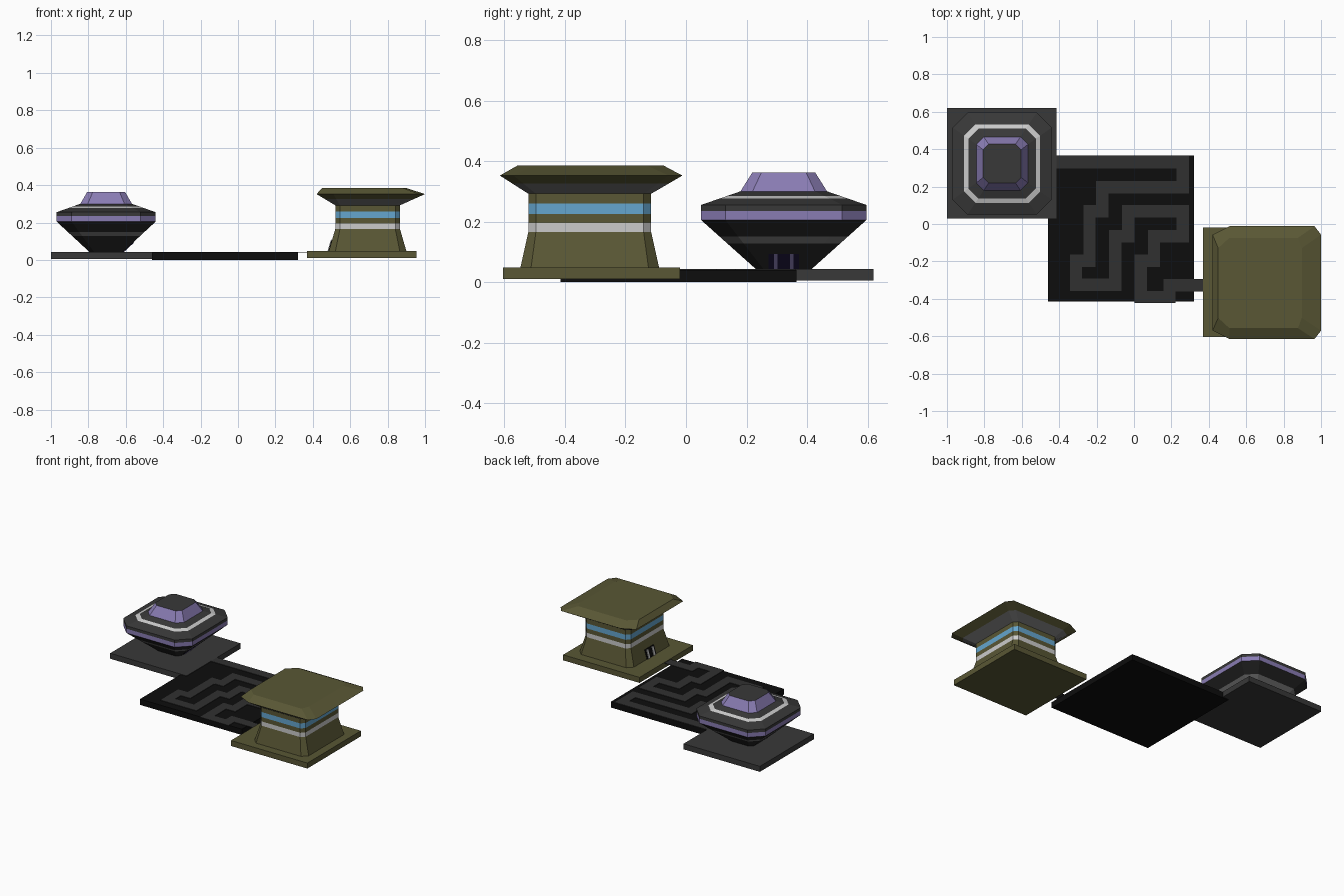
import bpy

if "Cube" in bpy.data.objects:
    bpy.data.objects.remove(bpy.data.objects["Cube"])

COL = {"olive": (.10, .095, .035), "slate": (.04, .04, .04), "black": (.004, .004, .004),
       "path": (.03, .03, .03), "purple": (.25, .20, .45), "white": (.6, .6, .6),
       "blue": (.13, .38, .62), "grey": (.17, .17, .17), "hull": (.02, .02, .02),
       "night": (.012, .008, .04)}
MATS = {}
for k, c in COL.items():
    MATS[k] = bpy.data.materials.new(k)
    MATS[k].diffuse_color = (*c, 1)


def make(name, verts, faces, mats, idx=None):
    me = bpy.data.meshes.new(name)
    me.from_pydata(verts, [], faces)
    for m in mats:
        me.materials.append(MATS[m])
    if idx:
        for p, i in zip(me.polygons, idx):
            p.material_index = i
    ob = bpy.data.objects.new(name, me)
    bpy.context.collection.objects.link(ob)
    return ob


HEX = [(3, 2, 1, 0), (4, 5, 6, 7), (0, 1, 5, 4), (1, 2, 6, 5), (2, 3, 7, 6), (3, 0, 4, 7)]


def box(name, x0, x1, y0, y1, z0, z1, mat, lean=0):
    """Box; lean shifts the top in x so it can lie on a sloped wall."""
    v = [(x + d, y, z) for z, d in ((z0, 0), (z1, lean))
         for x, y in ((x0, y0), (x1, y0), (x1, y1), (x0, y1))]
    return make(name, v, HEX, [mat])


def loft(name, keys, bands, cap):
    """keys: (z, x0, x1, y0, y1, left cut, right cut, y cut); bands: (top z, colour)."""
    zs = sorted({k[0] for k in keys} | {b[0] for b in bands})
    verts, faces, idx = [], [], []
    mats = list(dict.fromkeys([b[1] for b in bands] + [cap]))
    for z in zs:
        for a, b in zip(keys, keys[1:]):
            if a[0] <= z <= b[0]:
                break
        t = (z - a[0]) / (b[0] - a[0])
        x0, x1, y0, y1, l, r, c = [p + (q - p) * t for p, q in zip(a[1:], b[1:])]
        verts += [(x, y, z) for x, y in (
            (x0 + l, y0), (x1 - r, y0), (x1, y0 + c), (x1, y1 - c),
            (x1 - r, y1), (x0 + l, y1), (x0, y1 - c), (x0, y0 + c))]
    for k in range(len(zs) - 1):
        colour = next(m for zt, m in bands if zs[k + 1] <= zt)
        for i in range(8):
            j = (i + 1) % 8
            faces.append((k * 8 + i, k * 8 + j, k * 8 + 8 + j, k * 8 + 8 + i))
            idx.append(mats.index(colour))
    n = len(verts)
    faces += [tuple(range(7, -1, -1)), tuple(range(n - 8, n))]
    idx += [mats.index(bands[0][1]), mats.index(cap)]
    return make(name, verts, faces, mats, idx)


def ring(z, cx, cy, hx, hy, c):
    return (z, cx - hx, cx + hx, cy - hy, cy + hy, c, c, c)


# Ground plates
box("maze_plate", -.46, .32, -.415, .365, 0, .04, "black")
box("dark_base", -1, -.415, .03, .62, .005, .043, "slate")
box("olive_base", .37, .955, -.605, -.02, .01, .048, "olive")

# Winding path on the maze plate
pts = [(-.42, .33), (.26, .33), (.26, .197), (-.17, .197), (-.17, .068), (-.238, .068),
       (-.238, -.197), (-.31, -.197), (-.31, -.325), (-.1, -.325), (-.1, -.065),
       (-.03, -.065), (-.03, .068), (.26, .068), (.26, -.065), (.107, -.065),
       (.107, -.197), (.037, -.197), (.037, -.39), (.19, -.39), (.19, -.327), (.345, -.327)]
w = .033
for i, (a, b) in enumerate(zip(pts, pts[1:])):
    x0, x1 = sorted((a[0], b[0]))
    y0, y1 = sorted((a[1], b[1]))
    box(f"path_{i}", x0 - w, x1 + w, y0 - w, y1 + w, .039, .043, "path")

# Dark saucer-shaped building
cx, cy = -.705, .323
loft("dark_building",
     [ring(.043, cx, cy, .09, .092, .025), ring(.205, cx, cy, .265, .273, .08),
      ring(.255, cx, cy, .265, .273, .08), ring(.30, cx, cy, .138, .143, .04),
      ring(.362, cx, cy, .102, .104, .03)],
     [(.127, "hull"), (.15, "grey"), (.205, "hull"), (.235, "purple"), (.255, "slate"),
      (.277, "slate"), (.285, "white"), (.30, "slate"), (.362, "purple")], "slate")

# Olive building, flared walls
cx, cy = .693, -.318
loft("olive_building",
     [ring(.048, cx, cy, .207, .229, .035), ring(.165, cx, cy, .173, .203, .025),
      ring(.292, cx, cy, .173, .203, .025)],
     [(.165, "olive"), (.195, "white"), (.225, "olive"), (.26, "blue"), (.292, "olive")], "olive")

# Overhanging roof
loft("olive_roof",
     [(.292, .52, .866, -.521, -.115, .025, .025, .025),
      (.352, .42, 1, -.615, -.012, .09, .035, .045),
      (.385, .45, .897, -.557, -.074, .06, .02, .055)],
     [(.325, "grey"), (.352, "olive"), (.385, "olive")], "olive")

# Doorways facing the maze
box("dark_door", -.63, -.612, .273, .373, .043, .093, "night", .054)
box("olive_door", .483, .50, -.365, -.265, .048, .11, "black", .018)
for i, s in enumerate((-1, 1)):
    y = .323 + s * .026
    box(f"dark_door_post_{i}", -.628, -.609, y - .006, y + .006, .043, .093, "purple", .054)
    y = -.315 + s * .028
    box(f"olive_door_post_{i}", .479, .50, y - .008, y + .008, .048, .105, "white", .017)

for m in bpy.data.materials:
    if m.users and not m.is_grease_pencil:
        m.use_nodes = True
        m.node_tree.nodes["Principled BSDF"].inputs["Base Color"].default_value = m.diffuse_color
